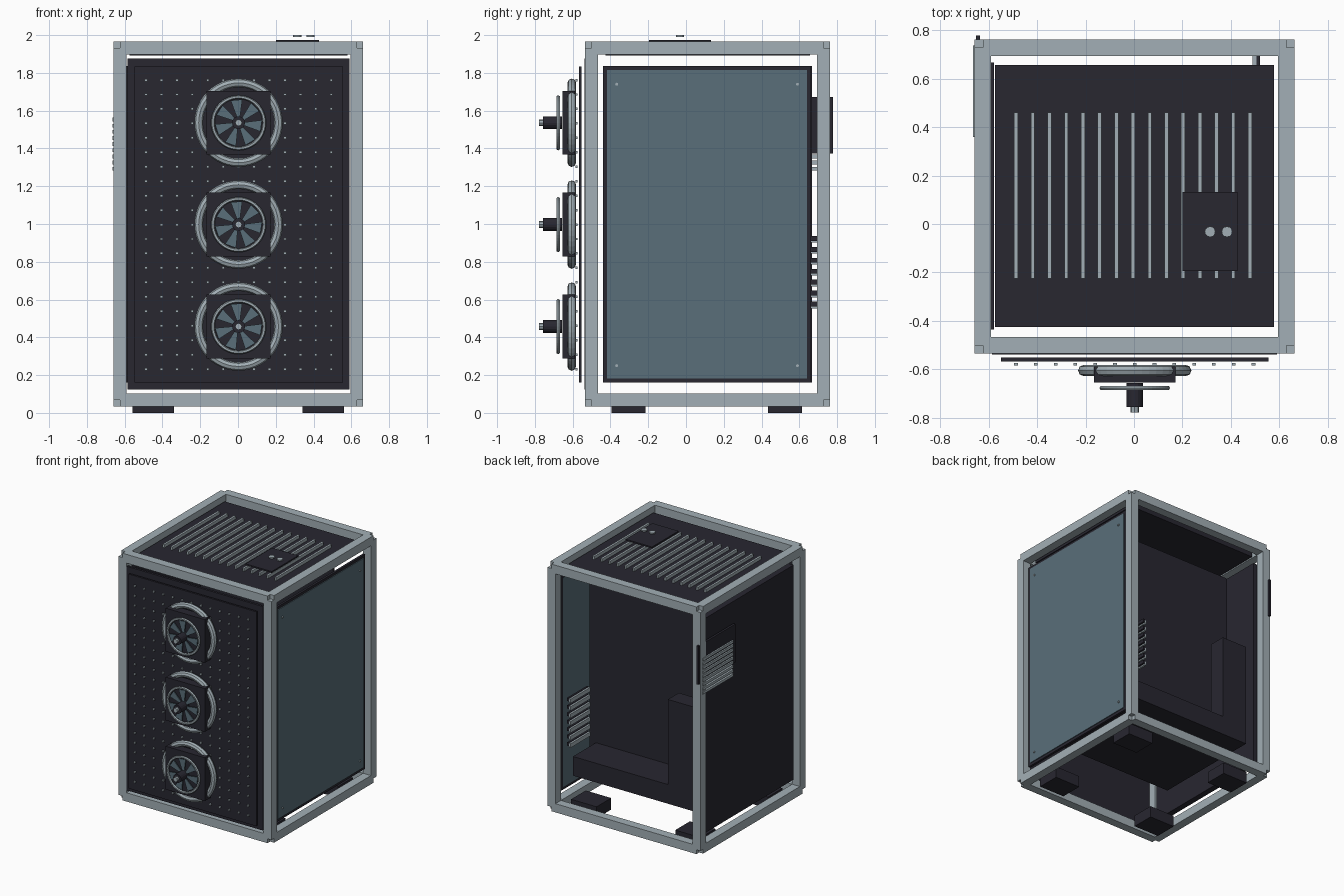
import bpy, bmesh, math
from mathutils import Matrix, Vector

if "Cube" in bpy.data.objects:
    bpy.data.objects.remove(bpy.data.objects["Cube"], do_unlink=True)


def material(name, rgb):
    m = bpy.data.materials.new(name)
    m.use_nodes = True
    m.diffuse_color = (*rgb, 1)
    m.node_tree.nodes["Principled BSDF"].inputs["Base Color"].default_value = (*rgb, 1)
    return m


steel = material("pale steel", (0.365, 0.43, 0.465))
glass = material("slate blue", (0.1, 0.158, 0.192))
dark = material("charcoal", (0.021, 0.02, 0.03))


def add_box(bm, x, y, z):
    """Add a box given its (low, high) range on each axis."""
    mid = Vector([(a + b) / 2 for a, b in (x, y, z)])
    size = [b - a for a, b in (x, y, z)]
    bmesh.ops.create_cube(bm, size=1, matrix=Matrix.Translation(mid) @ Matrix.Diagonal((*size, 1)))


def finish(name, bm, mat):
    mesh = bpy.data.meshes.new(name)
    bmesh.ops.recalc_face_normals(bm, faces=bm.faces)
    bm.to_mesh(mesh)
    bm.free()
    ob = bpy.data.objects.new(name, mesh)
    bpy.context.collection.objects.link(ob)
    mesh.materials.append(mat)
    return ob


def boxes(name, mat, items):
    bm = bmesh.new()
    for item in items:
        add_box(bm, *item)
    return finish(name, bm, mat)


def cylinder(name, mat, r, centre, depth, axis, sides=16):
    bm = bmesh.new()
    turn = Vector((0, 0, 1)).rotation_difference(Vector(axis)).to_matrix().to_4x4()
    bmesh.ops.create_cone(bm, cap_ends=True, segments=sides, radius1=r, radius2=r,
                          depth=depth, matrix=Matrix.Translation(centre) @ turn)
    return finish(name, bm, mat)


def ring(name, mat, major, minor, y, z, sides=48, tube=8):
    """Faceted torus whose axis points along y."""
    bm = bmesh.new()
    loops = []
    for i in range(sides):
        a = math.tau * i / sides
        loop = []
        for j in range(tube):
            b = math.tau * j / tube
            r = major + minor * math.cos(b)
            loop.append(bm.verts.new((FX + r * math.cos(a), y + minor * math.sin(b), z + r * math.sin(a))))
        loops.append(loop)
    for i in range(sides):
        p, q = loops[i], loops[(i + 1) % sides]
        for j in range(tube):
            k = (j + 1) % tube
            bm.faces.new((p[j], p[k], q[k], q[j]))
    return finish(name, bm, mat)


# Open frame: each beam ends on the centre line of its neighbours
T = 0.068
H = T / 2
LOW, HIGH = (-0.658, -0.535, 0.035), (0.663, 0.762, 1.966)
for axis, label in enumerate("xyz"):
    beams = []
    for u in (0, 1):
        for v in (0, 1):
            span = [None] * 3
            span[axis] = (LOW[axis] + H, HIGH[axis] - H)
            for other, end in zip([i for i in range(3) if i != axis], (u, v)):
                span[other] = (HIGH[other] - T, HIGH[other]) if end else (LOW[other], LOW[other] + T)
            beams.append(span)
    boxes("frame_beams_" + label, steel, beams)

# Feet
boxes("feet", dark, [((c - 0.11, c + 0.11), (d - 0.09, d + 0.09), (0, 0.09))
                     for c in (-0.448, 0.452) for d in (-0.305, 0.525)])

# Front panel, raised plate and its grid of studs
boxes("front_panel", dark, [((-0.586, 0.591), (-0.538, -0.52), (0.125, 1.875))])
boxes("front_plate", dark, [((-0.549, 0.555), (-0.567, -0.552), (0.16, 1.835))])
studs = []
for i in range(13):
    for j in range(21):
        x, z = -0.487 + i * 0.0817, 0.232 + j * 0.0765
        studs.append(((x - 0.0075, x + 0.0075), (-0.584, -0.574), (z - 0.0065, z + 0.0065)))
boxes("front_studs", steel, studs)

# Three front fans
FX = 0.003
for n, z in enumerate((0.457, 0.997, 1.536), 1):
    tag = f"fan_{n}_"
    ring(tag + "surround", steel, 0.211, 0.023, -0.605, z)
    boxes(tag + "housing", dark, [((FX - 0.169, FX + 0.169), (-0.655, -0.588), (z - 0.169, z + 0.169))])
    ring(tag + "grille_ring", steel, 0.136, 0.01, -0.677, z, tube=6)
    cylinder(tag + "hub", dark, 0.034, (FX, -0.706, z), 0.1, (0, -1, 0))
    cylinder(tag + "cap", steel, 0.018, (FX, -0.767, z), 0.024, (0, -1, 0), 8)
    bm = bmesh.new()
    for k in range(7):
        a = math.tau * k / 7 + math.pi / 2
        pts = ((0.03, -0.25), (0.125, -0.16), (0.125, 0.34), (0.03, 0.3))
        rim = [(FX + r * math.cos(a + t), z + r * math.sin(a + t)) for r, t in pts]
        front = [bm.verts.new((x, -0.68, w)) for x, w in rim]
        back = [bm.verts.new((x, -0.672, w)) for x, w in rim]
        bm.faces.new(front)
        bm.faces.new(back[::-1])
        for i in range(4):
            j = (i + 1) % 4
            bm.faces.new((front[i], back[i], back[j], front[j]))
    finish(tag + "blades", bm, glass)

# Glazed left side door with rim and screws
Y0, Y1, Z0, Z1, W = -0.44, 0.662, 0.16, 1.837, 0.021
DX = (0.616, 0.634)
boxes("door_rim", dark, [
    (DX, (Y0, Y0 + W), (Z0, Z1)), (DX, (Y1 - W, Y1), (Z0, Z1)),
    (DX, (Y0 + W, Y1 - W), (Z0, Z0 + W)), (DX, (Y0 + W, Y1 - W), (Z1 - W, Z1))])
boxes("door_glass", glass, [((0.614, 0.64), (Y0 + W, Y1 - W), (Z0 + W, Z1 - W))])
for y in (-0.367, 0.59):
    for z in (0.25, 1.74):
        cylinder("door_screw", steel, 0.008, (0.642, y, z), 0.01, (1, 0, 0), 8)

# Solid right side panel, rear corner plate and vent slats
boxes("right_panel", dark, [((-0.625, -0.578), (-0.436, 0.667), (0.16, 1.837))])
boxes("corner_plate", dark, [((-0.653, -0.636), (0.32, 0.778), (1.372, 1.673))])
boxes("side_slats", steel, [((-0.664, -0.645), (0.36, 0.738), (z - 0.01, z + 0.01))
                            for z in [1.293 + i * 0.0325 for i in range(9)]])

# Top panel, vent bars, control plate and buttons
boxes("top_panel", dark, [((-0.574, 0.579), (-0.426, 0.657), (1.893, 1.928))])
boxes("top_vent_bars", steel, [((x - 0.008, x + 0.008), (-0.225, 0.46), (1.92, 1.952))
                               for x in [-0.487 + i * 0.069 for i in range(15)]])
boxes("control_plate", dark, [((0.201, 0.428), (-0.195, 0.133), (1.963, 1.974))])
for x in (0.314, 0.384):
    cylinder("button", steel, 0.022, (x, -0.032, 1.995), 0.01, (0, 0, 1), 12)

# Interior: dividing wall, floor box and tower box
boxes("inner_wall", dark, [((-0.57, 0.575), (0.35, 0.37), (0.3, 1.837))])
boxes("floor_box", dark, [((-0.52, 0.52), (-0.24, 0.652), (0.3, 0.45))])
boxes("tower_box", dark, [((-0.52, -0.3), (0.517, 0.652), (0.45, 1.115))])

# Rear expansion slats: pale inner faces with dark bars on their outer side
levels = [0.573 + i * 0.058 for i in range(7)]
boxes("rear_slats", steel, [((0.49, 0.505), (0.48, 0.725), (z - 0.02, z + 0.012)) for z in levels])
boxes("rear_slat_bars", dark, [((0.505, 0.52), (0.48, 0.725), (z - 0.01, z + 0.016)) for z in levels])
